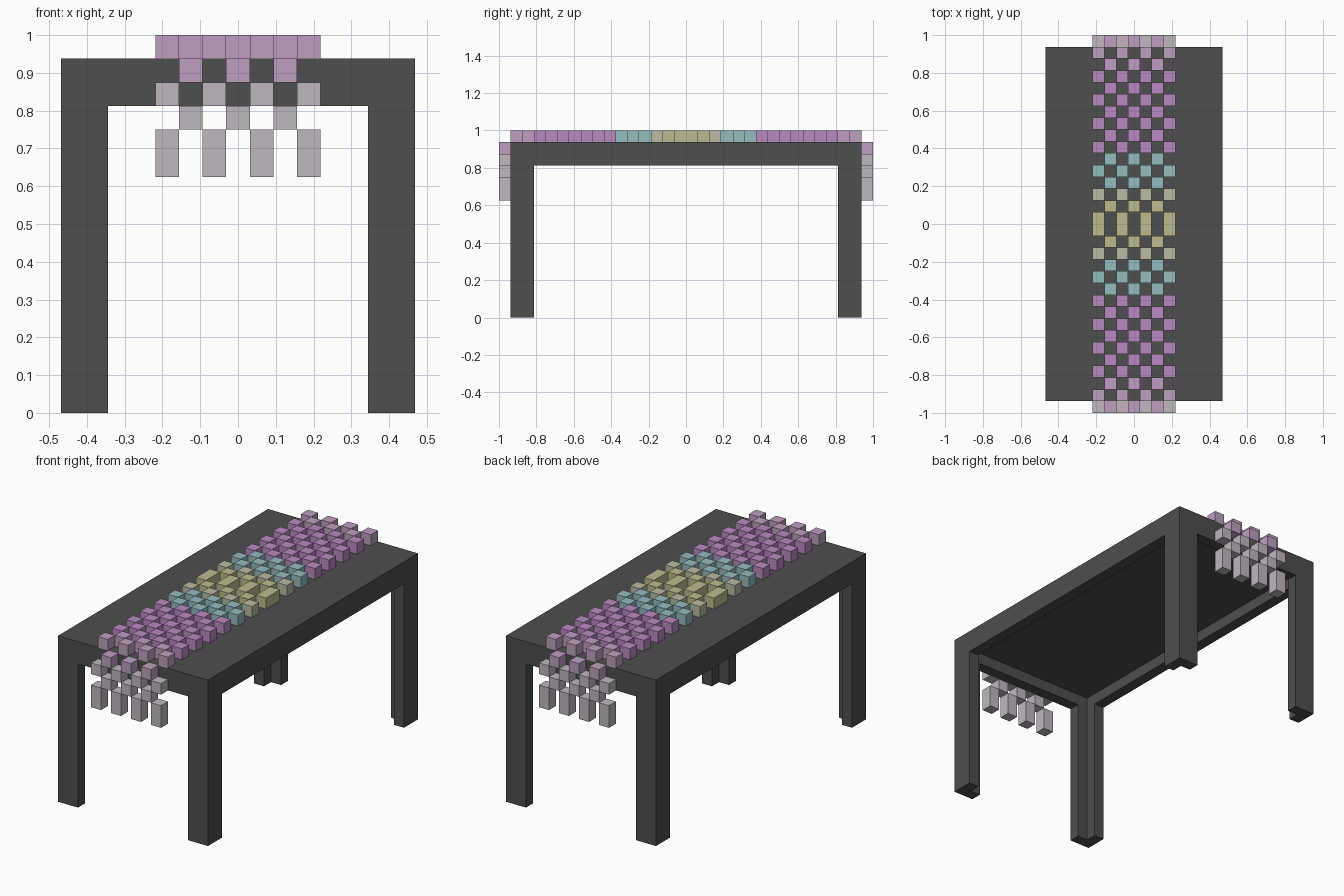
import bpy
import bmesh

if "Cube" in bpy.data.objects:
    bpy.data.objects.remove(bpy.data.objects["Cube"], do_unlink=True)

U = 1 / 16                       # one block unit
HX, HY, TOP = 7.5 * U, 15 * U, 15 * U


def material(name, rgb):
    lin = [((c / 255 + 0.055) / 1.055) ** 2.4 for c in rgb] + [1]
    m = bpy.data.materials.new(name)
    m.use_nodes = True
    m.diffuse_color = lin
    m.node_tree.nodes["Principled BSDF"].inputs["Base Color"].default_value = lin
    return m


CHARCOAL = material("charcoal", (78, 78, 78))
GREY = material("mauve grey", (192, 183, 192))
PINK = material("pale pink", (190, 160, 192))
PURPLE = material("orchid purple", (184, 138, 192))
CYAN = material("soft cyan", (149, 188, 192))
CREAM = material("pale cream", (188, 187, 165))
YELLOW = material("soft yellow", (190, 187, 142))


def add_box(bm, lo, hi):
    verts = bmesh.ops.create_cube(bm, size=1)["verts"]
    for v in verts:
        v.co = [hi[i] if v.co[i] > 0 else lo[i] for i in range(3)]


def finish(bm, name, mat):
    bmesh.ops.recalc_face_normals(bm, faces=bm.faces)
    mesh = bpy.data.meshes.new(name)
    bm.to_mesh(mesh)
    bm.free()
    mesh.materials.append(mat)
    obj = bpy.data.objects.new(name, mesh)
    bpy.context.collection.objects.link(obj)


def boxes(name, mat, spans):
    bm = bmesh.new()
    for lo, hi in spans:
        add_box(bm, lo, hi)
    finish(bm, name, mat)


# Table top and the apron strips between the legs
boxes("table_top", CHARCOAL, [((-HX, -HY, TOP - U), (HX, HY, TOP))])
z0, z1 = TOP - 2 * U, TOP - U
for s, end, side in ((-1, "front", "right"), (1, "back", "left")):
    ys, xs = sorted((s * HY, s * (HY - U))), sorted((s * HX, s * (HX - U)))
    boxes(end + "_apron", CHARCOAL,
          [((-HX + 2 * U, ys[0], z0), (HX - 2 * U, ys[1], z1))])
    boxes(side + "_apron", CHARCOAL,
          [((xs[0], -HY + 2 * U, z0), (xs[1], HY - 2 * U, z1))])

# Legs with an L-shaped section, open towards the inside
SECTION = [(0, 0), (2, 0), (2, 1), (1, 1), (1, 2), (0, 2)]
for sx, side in ((-1, "right"), (1, "left")):
    for sy, end in ((-1, "front"), (1, "back")):
        bm = bmesh.new()
        face = bm.faces.new([bm.verts.new((sx * (HX - a * U), sy * (HY - b * U), 0))
                             for a, b in SECTION])
        top = bmesh.ops.extrude_face_region(bm, geom=[face])["geom"]
        for v in top:
            if isinstance(v, bmesh.types.BMVert):
                v.co.z = z1
        if face.is_valid is False:
            bm.faces.new(face.verts)
        finish(bm, f"{end}_{side}_leg", CHARCOAL)


def columns(odd):
    return [(-3.5 + c) * U for c in range(odd, 7, 2)]


# Checkered runner: rows counted in from each end of the table
def row_colour(row):
    for limit, mat in ((2, PINK), (9, PURPLE), (12, CYAN), (13, CREAM)):
        if row < limit:
            return mat
    return YELLOW


for row in range(14):
    y = -HY + row * U
    spans = []
    for x in columns(row % 2):
        for a, b in ((y, y + U), (-y - U, -y)):
            spans.append(((x, a, TOP), (x + U, b, TOP + U)))
    boxes(f"runner_row_{row + 1}", row_colour(row), spans)
boxes("runner_centre", YELLOW,
      [((x, -U, TOP), (x + U, U, TOP + U)) for x in columns(0)])

# Hanging ends: height range in blocks, column parity, colour
HANGING = [("upper", 14, 15, 1, PINK), ("middle", 13, 14, 0, GREY),
           ("lower", 12, 13, 1, GREY), ("fringe", 10, 12, 0, GREY)]
for end, y in (("front", -HY - U), ("back", HY)):
    for name, lo, hi, odd, mat in HANGING:
        boxes(f"{end}_hanging_{name}", mat,
              [((x, y, lo * U), (x + U, y + U, hi * U)) for x in columns(odd)])
